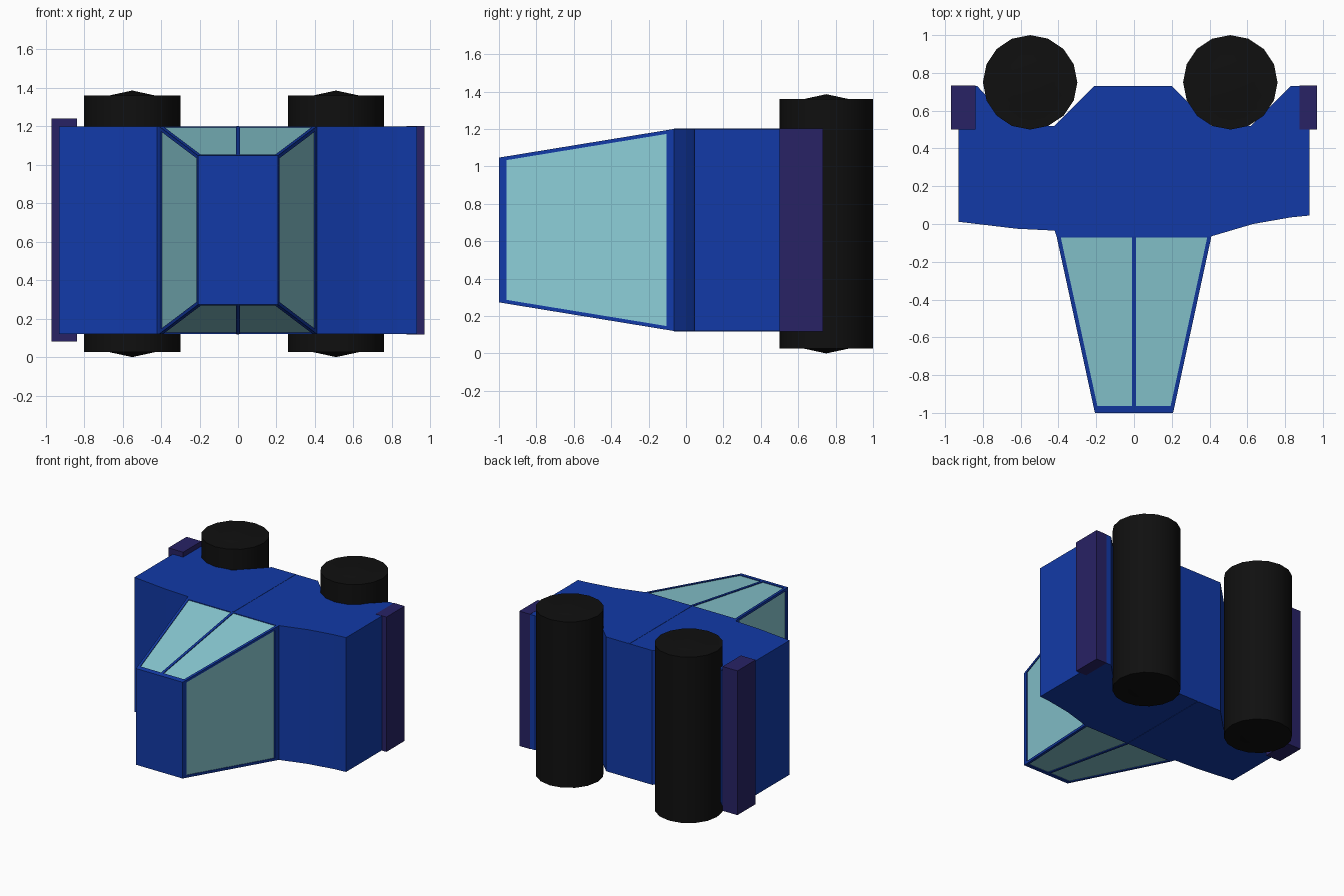
import bpy, bmesh, math
from mathutils import Vector

if "Cube" in bpy.data.objects:
    bpy.data.objects.remove(bpy.data.objects["Cube"])


def material(name, color):
    m = bpy.data.materials.new(name)
    m.diffuse_color = (*color, 1)
    m.use_nodes = True
    m.node_tree.nodes["Principled BSDF"].inputs["Base Color"].default_value = m.diffuse_color
    return m


BLUE = material("blue_paint", (0.006, 0.042, 0.39))
GLASS = material("window_glass", (0.26, 0.61, 0.68))
PURPLE = material("bumper_purple", (0.021, 0.016, 0.13))
BLACK = material("tyre_black", (0.005, 0.005, 0.005))
ZC = 0.66


def finish(name, bm, *mats):
    bmesh.ops.remove_doubles(bm, verts=bm.verts, dist=1e-5)
    bmesh.ops.recalc_face_normals(bm, faces=bm.faces)
    me = bpy.data.meshes.new(name)
    bm.to_mesh(me)
    bm.free()
    for m in mats:
        me.materials.append(m)
    ob = bpy.data.objects.new(name, me)
    bpy.context.collection.objects.link(ob)
    return ob


def extrude_profile(name, pts, z0, z1, mat):
    bm = bmesh.new()
    f = bm.faces.new([bm.verts.new((x, y, z0)) for x, y in pts])
    r = bmesh.ops.extrude_face_region(bm, geom=[f])
    vs = [v for v in r["geom"] if isinstance(v, bmesh.types.BMVert)]
    bmesh.ops.translate(bm, verts=vs, vec=(0, 0, z1 - z0))
    return finish(name, bm, mat)


def box(name, x0, x1, y0, y1, z0, z1, mat):
    return extrude_profile(name, [(x0, y0), (x1, y0), (x1, y1), (x0, y1)], z0, z1, mat)


# Lower body with sloping hood, trunk and wheel arches
body = [(-0.93, 0.012), (-0.62, -0.025), (-0.42, -0.035), (-0.41, -0.065),
        (0.41, -0.065), (0.63, 0.0), (0.83, 0.035), (0.93, 0.045),
        (0.93, 0.73), (0.83, 0.73), (0.62, 0.52), (0.41, 0.52), (0.20, 0.73),
        (-0.21, 0.73), (-0.42, 0.52), (-0.63, 0.52), (-0.83, 0.73), (-0.93, 0.73)]
extrude_profile("body", body, 0.12, 1.20, BLUE)
box("door_seam", -0.009, 0.006, -0.065, 0.728, 0.118, 1.202, BLUE)

# Bumpers
box("wide_bumper", -0.97, -0.838, 0.50, 0.732, 0.08, 1.24, PURPLE)
box("narrow_bumper", 0.875, 0.97, 0.50, 0.732, 0.118, 1.202, PURPLE)


# Tapered cabin with recessed windows
def section(y):
    t = (y + 1) / 0.935
    return 0.207 + 0.203 * t, 0.387 + 0.153 * t


def side_point(axis, s, u, y):
    hx, hz = section(y)
    return Vector((u, y, ZC + s * hz)) if axis == "z" else Vector((s * hx, y, ZC + u))


def window_panel(bm, axis, s, rng, y_in):
    """Panel from roof to base; rng(y, margin) gives its two side limits."""
    rings = []
    for ya, yb, inset in ((-1, -0.065, False), (*y_in, True)):
        a, b = rng(ya, inset), rng(yb, inset)
        rings.append([side_point(axis, s, a[0], ya), side_point(axis, s, a[1], ya),
                      side_point(axis, s, b[1], yb), side_point(axis, s, b[0], yb)])
    sink = Vector((0, 0, -s)) if axis == "z" else Vector((-s, 0, 0))
    rings.append([p + sink * 0.006 for p in rings[1]])
    V = [[bm.verts.new(p) for p in r] for r in rings]
    for o, i in zip(V, V[1:]):
        for k in range(4):
            n = (k + 1) % 4
            bm.faces.new((o[k], o[n], i[n], i[k]))
    bm.faces.new(V[2]).material_index = 1


def half_width(side):
    def rng(y, inset):
        hx = section(y)[0]
        return (side * 0.01, side * (hx - 0.021)) if inset else (0, side * hx)
    return rng


def full_depth(y, inset):
    hz = section(y)[1] - (0.02 if inset else 0)
    return -hz, hz


bm = bmesh.new()
for s in (-1, 1):
    for side in (-1, 1):
        window_panel(bm, "z", s, half_width(side), (-0.963, -0.072))
    window_panel(bm, "x", s, full_depth, (-0.96, -0.105))
# Roof and base caps
for y in (-1, -0.065):
    hx, hz = section(y)
    bm.faces.new([bm.verts.new((x * hx, y, ZC + z * hz))
                  for x, z in ((-1, -1), (0, -1), (1, -1), (1, 1), (0, 1), (-1, 1))])
finish("cabin", bm, BLUE, GLASS)


# Full-width wheel rollers with shallow pointed hubs
def wheel(name, x):
    n, bm, loops = 16, bmesh.new(), []
    zmid = 0.693
    for r, h in ((0.12, -0.667), (0.25, -0.667), (0.25, 0.667), (0.12, 0.667)):
        loops.append([bm.verts.new((x + r * math.cos(2 * math.pi * k / n),
                                    0.75 + r * math.sin(2 * math.pi * k / n),
                                    zmid + h)) for k in range(n)])
    for a, b in zip(loops, loops[1:]):
        for k in range(n):
            j = (k + 1) % n
            bm.faces.new((a[k], a[j], b[j], b[k]))
    for loop, z in ((loops[0], 0.0), (loops[3], 1.386)):
        tip = bm.verts.new((x, 0.75, z))
        for k in range(n):
            bm.faces.new((loop[k], loop[(k + 1) % n], tip))
    ob = finish(name, bm, BLACK)
    bpy.context.view_layer.objects.active = ob
    bpy.ops.object.select_all(action="DESELECT")
    ob.select_set(True)
    bpy.ops.object.shade_smooth_by_angle(angle=math.radians(30))


wheel("left_wheel_pair", -0.55)
wheel("right_wheel_pair", 0.51)
